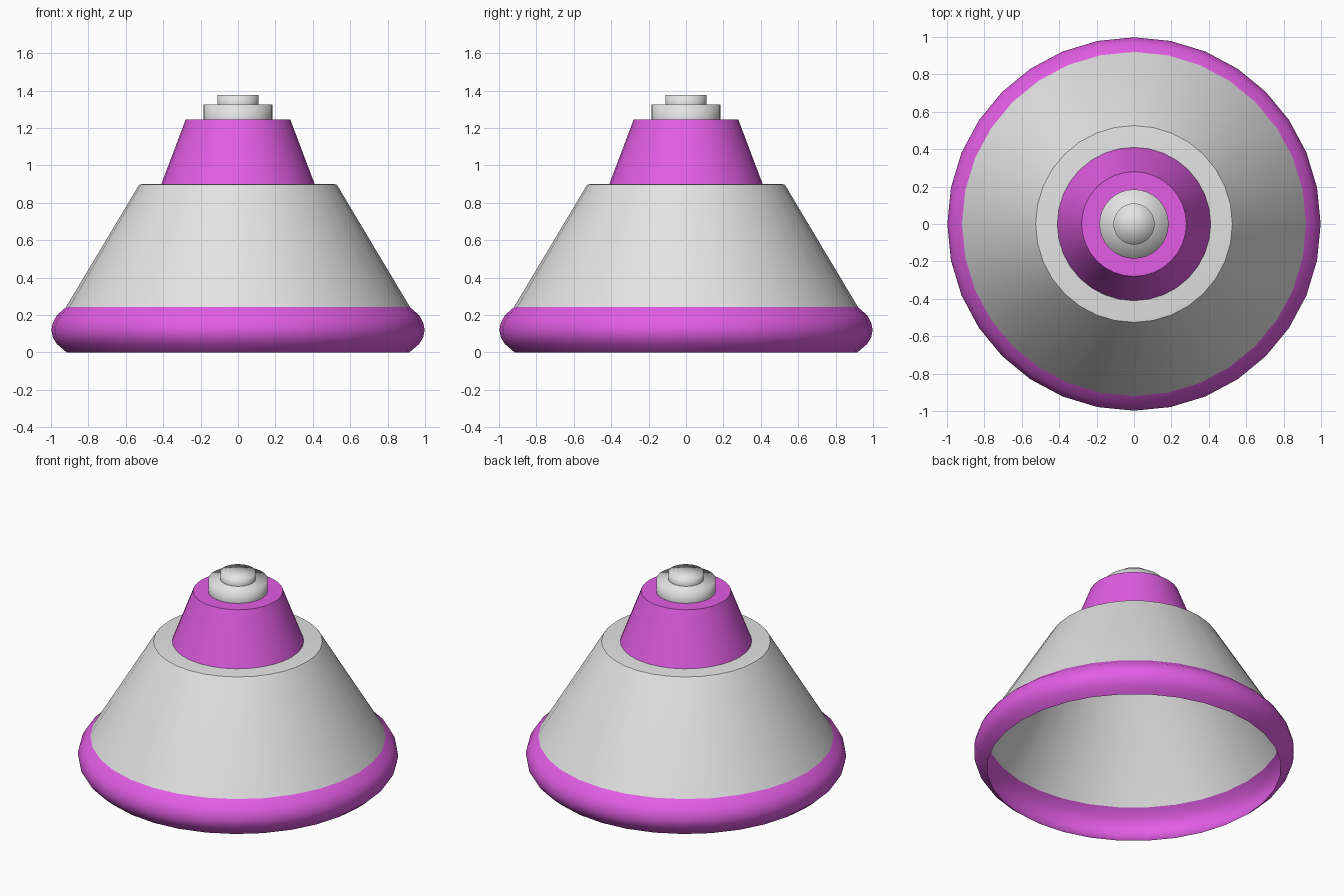
import bpy, bmesh, math

if "Cube" in bpy.data.objects:
    bpy.data.objects.remove(bpy.data.objects["Cube"])

SEG = 32


def material(name, rgb):
    m = bpy.data.materials.new(name)
    m.diffuse_color = (*rgb, 1)
    m.use_nodes = True
    m.node_tree.nodes["Principled BSDF"].inputs["Base Color"].default_value = m.diffuse_color
    return m


grey = material("light grey", (0.77, 0.77, 0.77))
purple = material("bright purple", (0.76, 0.11, 0.78))


def lathe(name, profile, mat, angle=30):
    """Revolve (radius, z) points, listed bottom to top, around the z axis.
    A radius of 0 makes a centre point that closes the end."""
    bm = bmesh.new()
    rings = []
    for r, z in profile:
        if r == 0:
            rings.append([bm.verts.new((0, 0, z))] * SEG)
        else:
            rings.append([bm.verts.new((r * math.cos(2 * math.pi * i / SEG),
                                        r * math.sin(2 * math.pi * i / SEG), z))
                          for i in range(SEG)])
    for a, b in zip(rings, rings[1:]):
        for i in range(SEG):
            j = (i + 1) % SEG
            quad = (a[i], a[j], b[j], b[i])
            bm.faces.new(list(dict.fromkeys(quad)))
    me = bpy.data.meshes.new(name)
    bm.to_mesh(me)
    bm.free()
    me.materials.append(mat)
    ob = bpy.data.objects.new(name, me)
    bpy.context.collection.objects.link(ob)
    bpy.ops.object.select_all(action='DESELECT')
    ob.select_set(True)
    bpy.context.view_layer.objects.active = ob
    if angle is None:
        bpy.ops.object.shade_smooth()
    else:
        bpy.ops.object.shade_smooth_by_angle(angle=math.radians(angle))
    return ob


# Rounded hollow rim, open underneath
lathe("base_rim", [(0.915, 0), (0.93, 0.012), (0.968, 0.045), (0.99, 0.08), (0.998, 0.12),
                   (0.99, 0.16), (0.968, 0.2), (0.92, 0.242)], purple, 50)

# Hollow sloping body with a softly edged flat deck
lathe("body_cone", [(0.92, 0.242), (0.534, 0.888), (0.526, 0.898), (0.512, 0.9),
                    (0, 0.9)], grey, 40)

# Upper collar
lathe("upper_cone", [(0.41, 0.9), (0.28, 1.245), (0, 1.245)], purple)

# Stepped knob, softly shaded all over
lathe("knob_lower", [(0.185, 1.245), (0.185, 1.327), (0, 1.327)], grey, None)
lathe("knob_upper", [(0.11, 1.327), (0.11, 1.377), (0, 1.377)], grey, None)
